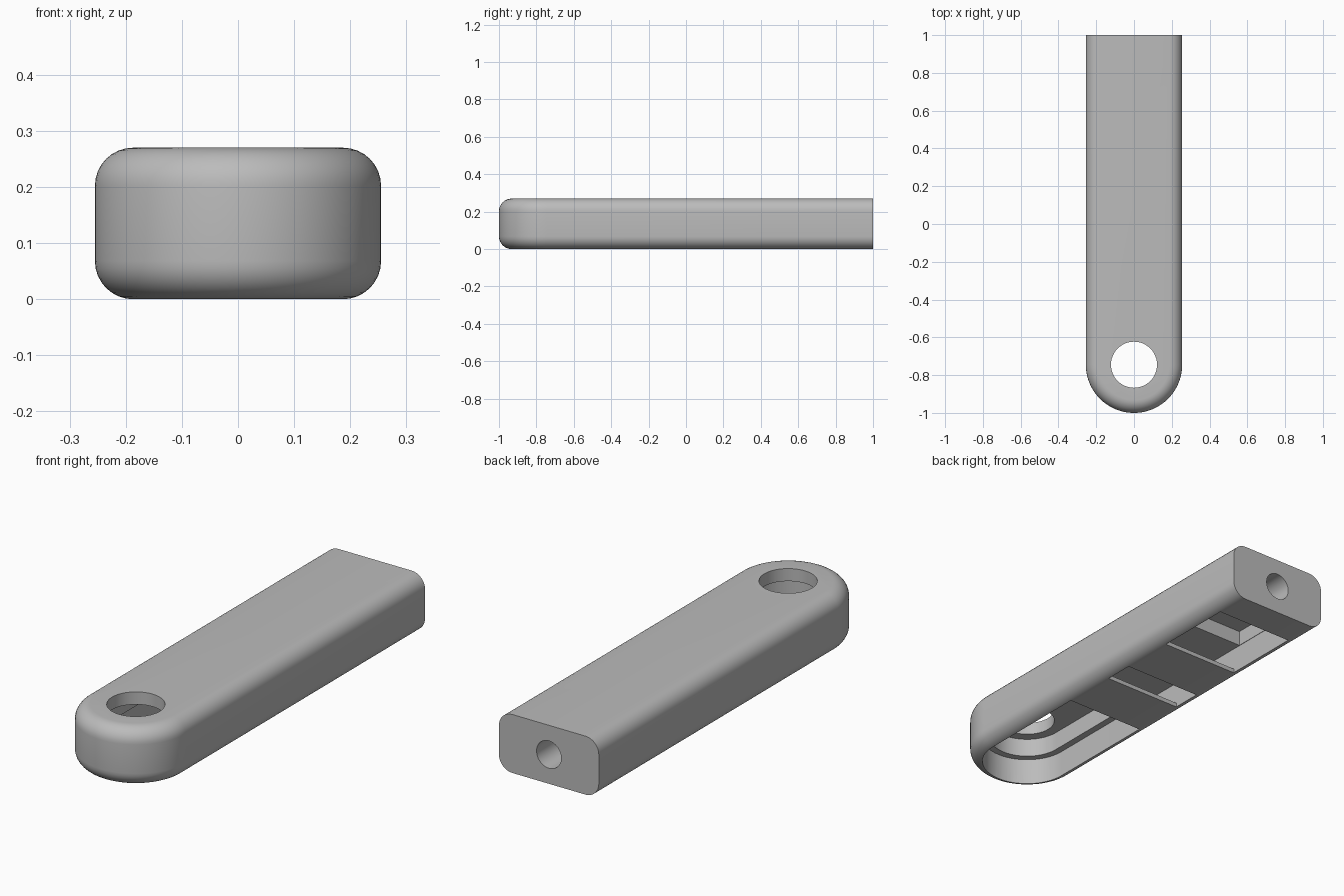
import bpy, bmesh, math

if "Cube" in bpy.data.objects:
    bpy.data.objects.remove(bpy.data.objects["Cube"], do_unlink=True)

HALF_W, HEIGHT, EDGE_R = 0.255, 0.27, 0.068
NOSE_Y = -0.745

grey = bpy.data.materials.new("plain_grey")
grey.use_nodes = True
grey.diffuse_color = (0.5, 0.5, 0.5, 1)
grey.node_tree.nodes["Principled BSDF"].inputs["Base Color"].default_value = (0.5, 0.5, 0.5, 1)


def capsule(r, y_end, n=40):
    """Outline with a round nose at the front and a straight back."""
    arc = [math.pi + math.pi * i / n for i in range(n + 1)]
    pts = [(r * math.cos(a), NOSE_Y + r * math.sin(a)) for a in arc]
    return pts + [(r, y_end), (-r, y_end)]


def rect(w, y0, y1):
    return [(-w, y0), (w, y0), (w, y1), (-w, y1)]


def loft(name, layers):
    """Closed solid through (outline, z) layers."""
    bm = bmesh.new()
    rings = [[bm.verts.new((x, y, z)) for x, y in pts] for pts, z in layers]
    for low, high in zip(rings, rings[1:]):
        for i in range(len(low)):
            j = (i + 1) % len(low)
            bm.faces.new((low[i], low[j], high[j], high[i]))
    bm.faces.new(rings[0][::-1])
    bm.faces.new(rings[-1])
    bmesh.ops.recalc_face_normals(bm, faces=bm.faces)
    mesh = bpy.data.meshes.new(name)
    bm.to_mesh(mesh)
    bm.free()
    mesh.materials.append(grey)
    ob = bpy.data.objects.new(name, mesh)
    bpy.context.collection.objects.link(ob)
    return ob


def prism(name, pts, z0, z1):
    return loft(name, [(pts, z0), (pts, z1)])


def cylinder(name, r, depth, loc, rot=(0, 0, 0)):
    bpy.ops.mesh.primitive_cylinder_add(vertices=48, radius=r, depth=depth, location=loc, rotation=rot)
    ob = bpy.context.object
    ob.name = name
    ob.data.materials.append(grey)
    return ob


# Body: capsule bar with rounded upper and lower edges
steps = [math.pi / 2 * i / 8 for i in range(9)]
lower = [(EDGE_R * (1 - math.sin(a)), EDGE_R * (1 - math.cos(a))) for a in steps]
profile = lower + [(inset, HEIGHT - z) for inset, z in reversed(lower)]
body = loft("handle_body", [(capsule(HALF_W - inset, 1.0), z) for inset, z in profile])

cutters = [
    # Hollow underside: nose opening, channel above the cross bars, two windows
    prism("nose_opening", capsule(0.2, -0.2), -0.1, 0.125),
    prism("channel", rect(0.199, -0.3, 0.84), 0.02, 0.124),
    prism("small_window", rect(0.198, 0.06, 0.2), -0.1, 0.06),
    prism("large_window", rect(0.198, 0.46, 0.839), -0.1, 0.06),
    # Deeper pockets
    prism("nose_pocket", capsule(0.168, -0.25), 0.1, 0.212),
    prism("rear_pocket", rect(0.197, 0.5, 0.838), 0.1, 0.195),
    # Ring hole through the nose and round hole in the back
    cylinder("ring_hole", 0.122, 0.4, (0, NOSE_Y, 0.3)),
    cylinder("back_hole", 0.063, 0.4, (0, 1.0, 0.135), (math.pi / 2, 0, 0)),
]

bpy.context.view_layer.objects.active = body
for cutter in cutters:
    mod = body.modifiers.new(cutter.name, "BOOLEAN")
    mod.operation = "DIFFERENCE"
    mod.solver = "EXACT"
    mod.object = cutter
    bpy.ops.object.modifier_apply(modifier=mod.name)
    bpy.data.objects.remove(cutter, do_unlink=True)

bpy.ops.object.select_all(action="DESELECT")
body.select_set(True)
bpy.ops.object.shade_smooth_by_angle(angle=math.radians(30))
